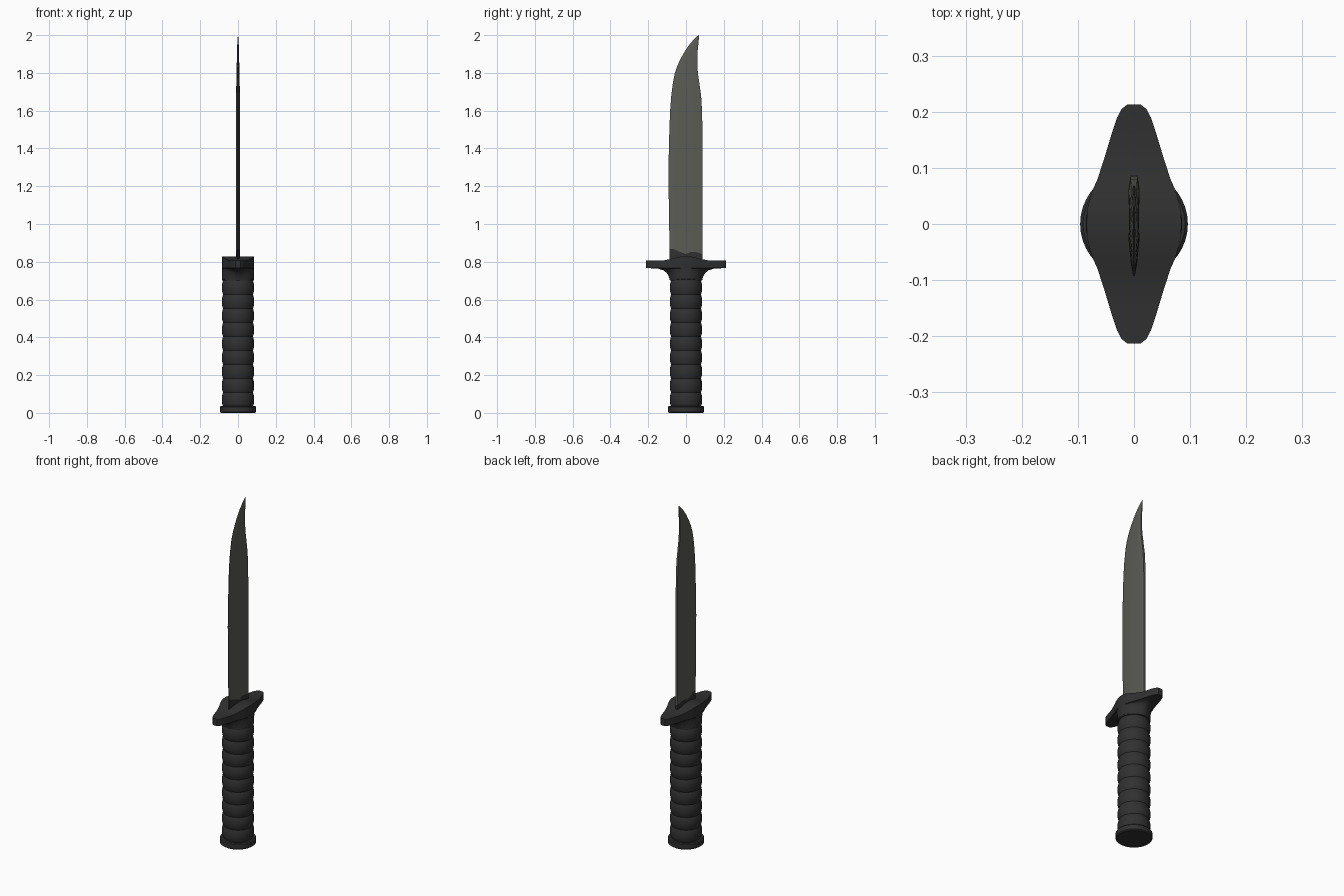
import bpy, bmesh, math

if "Cube" in bpy.data.objects:
    bpy.data.objects.remove(bpy.data.objects["Cube"])


def material(name, color):
    m = bpy.data.materials.new(name)
    m.diffuse_color = (*color, 1)
    m.use_nodes = True
    m.node_tree.nodes["Principled BSDF"].inputs["Base Color"].default_value = m.diffuse_color
    return m


BLACK = material("black_grip", (0.030, 0.030, 0.030))
STEEL = material("grey_steel", (0.105, 0.105, 0.092))


def finish(name, bm, mats, angle=35):
    bmesh.ops.recalc_face_normals(bm, faces=bm.faces[:])
    me = bpy.data.meshes.new(name)
    bm.to_mesh(me)
    bm.free()
    ob = bpy.data.objects.new(name, me)
    bpy.context.collection.objects.link(ob)
    for m in mats:
        me.materials.append(m)
    bpy.ops.object.select_all(action='DESELECT')
    ob.select_set(True)
    bpy.context.view_layer.objects.active = ob
    bpy.ops.object.shade_smooth_by_angle(angle=math.radians(angle))
    return ob


def loft(bm, rings):
    # closed rings of points joined by quads; returns vertex rings
    vr = [[bm.verts.new(p) for p in r] for r in rings]
    for a, b in zip(vr, vr[1:]):
        for i in range(len(a)):
            j = (i + 1) % len(a)
            bm.faces.new((a[i], a[j], b[j], b[i]))
    return vr


def lathe(name, profile, seg=40):
    bm = bmesh.new()
    rings = [[(r * math.cos(2 * math.pi * i / seg), r * math.sin(2 * math.pi * i / seg), z)
              for i in range(seg)] for r, z in profile]
    vr = loft(bm, rings)
    bm.faces.new(vr[0])
    bm.faces.new(vr[-1])
    return finish(name, bm, [BLACK])


def interp(table, x):
    for (a, fa), (b, fb) in zip(table, table[1:]):
        if x <= b:
            t = max(0, (x - a) / (b - a))
            return fa + (fb - fa) * t
    return table[-1][1]


# pommel disc
lathe("pommel", [(0.090, 0), (0.096, 0.005), (0.096, 0.031), (0.091, 0.036)])

# ribbed grip
ribs, z0, z1 = 9, 0.034, 0.70
grip = []
for i in range(ribs * 8 + 1):
    t = i / 8
    grip.append((0.079 + 0.007 * abs(math.sin(math.pi * t)) ** 0.8, z0 + (z1 - z0) * t / ribs))
grip += [(0.085, 0.708), (0.085, 0.76)]
lathe("grip", grip)

# crossguard: round neck flaring into a long pointed plate
half = [(0.085, 0), (0.0825, 0.03), (0.074, 0.06), (0.065, 0.08), (0.052, 0.12),
        (0.040, 0.16), (0.030, 0.19), (0.022, 0.205), (0.012, 0.213)]
side = [(w, -y) for w, y in reversed(half[1:])] + half
outline = side + [(-w, y) for w, y in reversed(side)]
top_z = [(0, 0.829), (0.03, 0.827), (0.06, 0.820), (0.08, 0.815), (0.12, 0.807), (0.22, 0.807)]
rings = []
for blend, z in [(0, 0.700), (0.05, 0.722), (0.13, 0.740), (0.27, 0.755), (0.5, 0.764), (1, 0.767)]:
    ring = []
    for x, y in outline:
        a = math.atan2(y, x)
        cx, cy = 0.085 * math.cos(a), 0.085 * math.sin(a)
        ring.append((cx + blend * (x - cx), cy + blend * (y - cy), z))
    rings.append(ring)
rings.append([(x, y, interp(top_z, abs(y))) for x, y in outline])
bm = bmesh.new()
vr = loft(bm, rings)
bm.faces.new(vr[0])
top, n = vr[-1], len(outline)
for i in range(n // 2 - 1):
    bm.faces.new((top[i], top[i + 1], top[n - 2 - i], top[n - 1 - i]))
guard = finish("crossguard", bm, [BLACK])

# clip-point blade: z, cutting edge y, spine y, half thickness
rows = [(0.80, -0.086, 0.087, 0.010), (0.855, -0.087, 0.087, 0.010), (1.10, -0.091, 0.087, 0.010),
        (1.30, -0.093, 0.087, 0.010), (1.50, -0.088, 0.087, 0.010), (1.60, -0.084, 0.085, 0.010),
        (1.68, -0.078, 0.080, 0.010), (1.75, -0.069, 0.070, 0.009), (1.80, -0.059, 0.063, 0.008),
        (1.84, -0.045, 0.060, 0.007), (1.88, -0.026, 0.060, 0.006), (1.92, -0.003, 0.062, 0.005),
        (1.95, 0.018, 0.065, 0.004), (1.98, 0.044, 0.068, 0.002), (2.0, 0.066, 0.070, 0.0006)]
cols = [(0, 0.15), (0.12, 0.55), (0.35, 0.95), (0.5, 0.9), (0.65, 0.9), (0.85, 1.0), (1, 0.6)]
base_edge = [0.012, 0.012, -0.005, -0.013, -0.003, -0.005, -0.015]   # ragged dark base
rings = []
for k, (z, e, s, t) in enumerate(rows):
    right = [(t * f, e + (s - e) * u, z + (base_edge[i] if k == 1 else 0))
             for i, (u, f) in enumerate(cols)]
    rings.append(right + [(-x, y, zz) for x, y, zz in reversed(right)])
bm = bmesh.new()
vr = loft(bm, rings)
bm.faces.new(vr[0])
bm.faces.new(vr[-1])
for f in bm.faces:
    f.material_index = 1 if f.calc_center_median().z < 0.85 else 0
finish("blade", bm, [STEEL, BLACK], 25)
